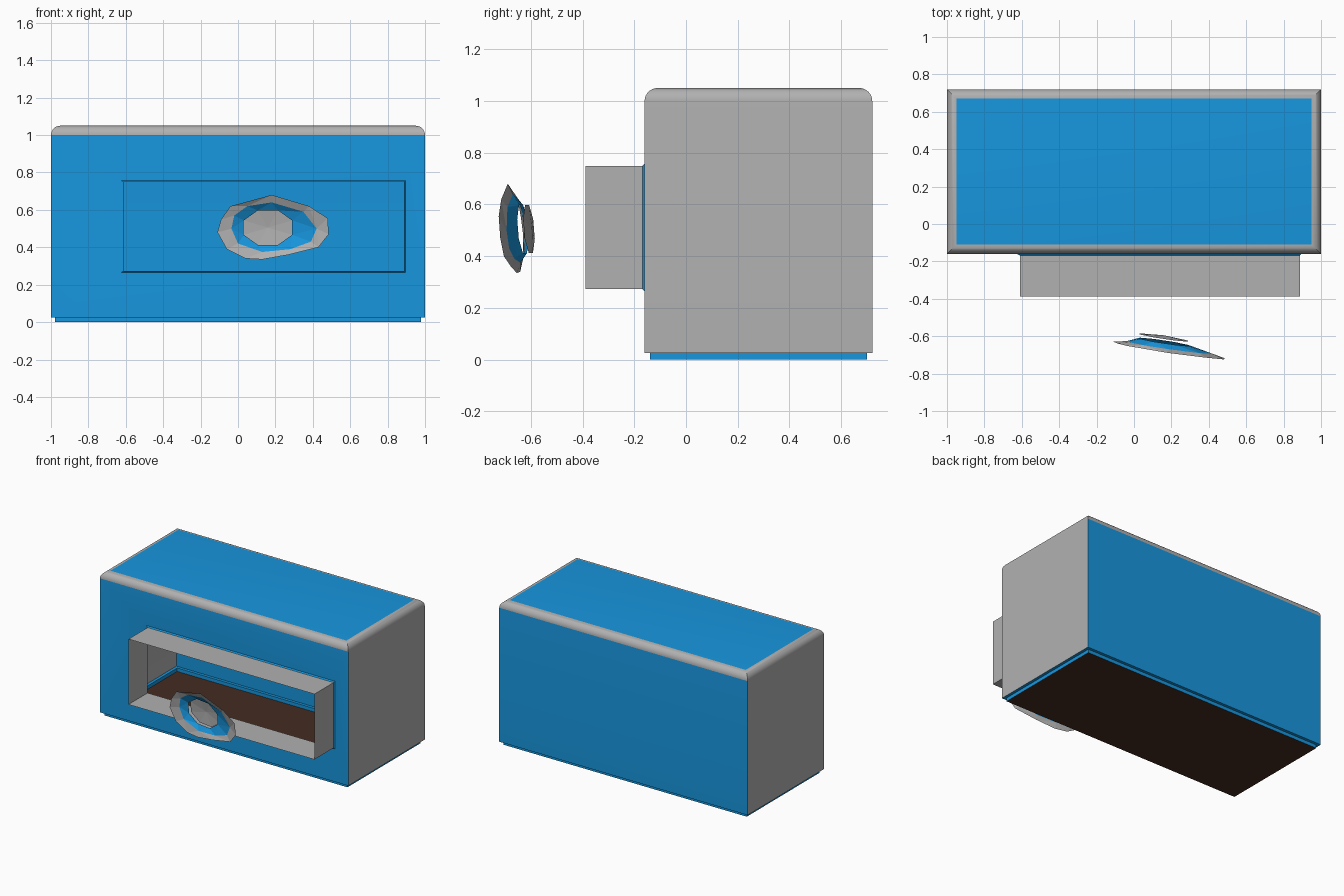
import bpy, bmesh, math
from mathutils import Vector

if "Cube" in bpy.data.objects:
    bpy.data.objects.remove(bpy.data.objects["Cube"])


def material(name, color):
    m = bpy.data.materials.new(name)
    m.diffuse_color = color
    m.use_nodes = True
    m.node_tree.nodes["Principled BSDF"].inputs["Base Color"].default_value = m.diffuse_color
    return m


grey = material("grey", (0.44, 0.44, 0.44, 1))
blue = material("blue", (0.0086, 0.305, 0.73, 1))
brown = material("brown", (0.058, 0.025, 0.015, 1))
GREY, BLUE, BROWN = 0, 1, 2


def finish(bm, name):
    me = bpy.data.meshes.new(name)
    bm.to_mesh(me)
    bm.free()
    ob = bpy.data.objects.new(name, me)
    bpy.context.collection.objects.link(ob)
    for m in (grey, blue, brown):
        me.materials.append(m)
    return ob


# Cabinet shell: blue box with grey sides
bm = bmesh.new()
bmesh.ops.create_cube(bm, size=1)
for v in bm.verts:
    v.co = Vector((v.co.x * 2, 0.28 + v.co.y * 0.88, 0.5375 + v.co.z * 1.025))
bm.normal_update()
for f in bm.faces:
    f.material_index = GREY if abs(f.normal.x) > 0.5 else BLUE


def facing(direction):
    bm.normal_update()
    return max(bm.faces, key=lambda f: f.normal.dot(Vector(direction)))


def extrude(face, offset, scale=(1, 1), center=None, mat=None):
    """Extrude one face and return the new cap; mat colours the side walls."""
    cap = bmesh.ops.extrude_discrete_faces(bm, faces=[face])["faces"][0]
    for v in cap.verts:
        v.co += Vector(offset)
    if mat is not None:
        for e in cap.edges:
            for f in e.link_faces:
                if f is not cap:
                    f.material_index = mat
    return cap


def fit_opening(face, x0, x1, z0, z1):
    mid = face.calc_center_median()
    for v in face.verts:
        v.co.x = x0 if v.co.x < mid.x else x1
        v.co.z = z0 if v.co.z < mid.z else z1


# Bottom plinth with brown floor
bottom = facing((0, 0, -1))
bmesh.ops.inset_region(bm, faces=[bottom], thickness=0.03)
floor = extrude(bottom, (0, 0, -0.025), mat=BLUE)
floor.material_index = BROWN

# Front opening with small blue lip and open grey frame
front = facing((0, -1, 0))
bmesh.ops.inset_region(bm, faces=[front], thickness=0.2)
fit_opening(front, -0.625, 0.895, 0.265, 0.757)
lip = extrude(front, (0, -0.008, 0), mat=BLUE)
fit_opening(lip, -0.61, 0.887, 0.273, 0.749)
frame = extrude(lip, (0, -0.22, 0), mat=GREY)
bmesh.ops.delete(bm, geom=[frame], context="FACES_ONLY")

# Rounded grey rim around the top
top = facing((0, 0, 1))
rim = bmesh.ops.bevel(bm, geom=list(top.edges), offset=0.05, segments=8,
                      profile=0.5, affect="EDGES", material=GREY)
for f in rim["faces"]:
    f.material_index = GREY
bm.normal_update()
for f in bm.faces:
    if f.normal.z > 0.999 and f.calc_center_median().z > 1:
        f.material_index = BLUE
cabinet = finish(bm, "cabinet")
bpy.context.view_layer.objects.active = cabinet
cabinet.select_set(True)
bpy.ops.object.shade_smooth_by_angle(angle=math.radians(30))


# Floating faceted knob: tilted shallow bowl in three pieces
def tilted(x, z, depth):
    return (x, depth - 0.15 * (x - 0.16) - 0.08 * (z - 0.505), z)


def ring(inner, outer, d0, d1, name, mat):
    bm = bmesh.new()
    edges = []
    for pts, depth in ((inner, d0), (outer, d1)):
        vs = [bm.verts.new(tilted(x, z, depth)) for x, z in pts]
        edges += [bm.edges.new((vs[i - 1], vs[i])) for i in range(len(vs))]
    bmesh.ops.bridge_loops(bm, edges=edges)
    for f in bm.faces:
        f.normal_update()
        if f.normal.y > 0:
            f.normal_flip()
        f.material_index = mat
    finish(bm, name)


octagon = [(0.16 + 0.14 * math.cos((i + 0.5) * math.pi / 4),
            0.505 + 0.1 * math.sin((i + 0.5) * math.pi / 4)) for i in range(8)]
middle = [(0.42, 0.50), (0.35, 0.59), (0.18, 0.64), (0.05, 0.62), (-0.02, 0.57),
          (-0.035, 0.50), (0.0, 0.42), (0.13, 0.375), (0.28, 0.39), (0.39, 0.43)]
outer = [(0.485, 0.47), (0.48, 0.555), (0.38, 0.62), (0.18, 0.68), (-0.04, 0.62),
         (-0.09, 0.55), (-0.11, 0.48), (-0.06, 0.39), (0.04, 0.34), (0.13, 0.335),
         (0.27, 0.36), (0.43, 0.40)]
ring(octagon, middle, -0.63, -0.655, "knob_inner_ring", BLUE)
ring(middle, outer, -0.655, -0.672, "knob_outer_ring", GREY)

# Centre disc, a very flat eight-sided cone
bm = bmesh.new()
tip = bm.verts.new(tilted(0.16, 0.505, -0.595))
vs = [bm.verts.new(tilted(x, z, -0.607)) for x, z in octagon]
for i in range(8):
    bm.faces.new((vs[i - 1], vs[i], tip))
bmesh.ops.recalc_face_normals(bm, faces=bm.faces)
for f in bm.faces:
    f.normal_update()
    if f.normal.y > 0:
        f.normal_flip()
finish(bm, "knob_centre")
